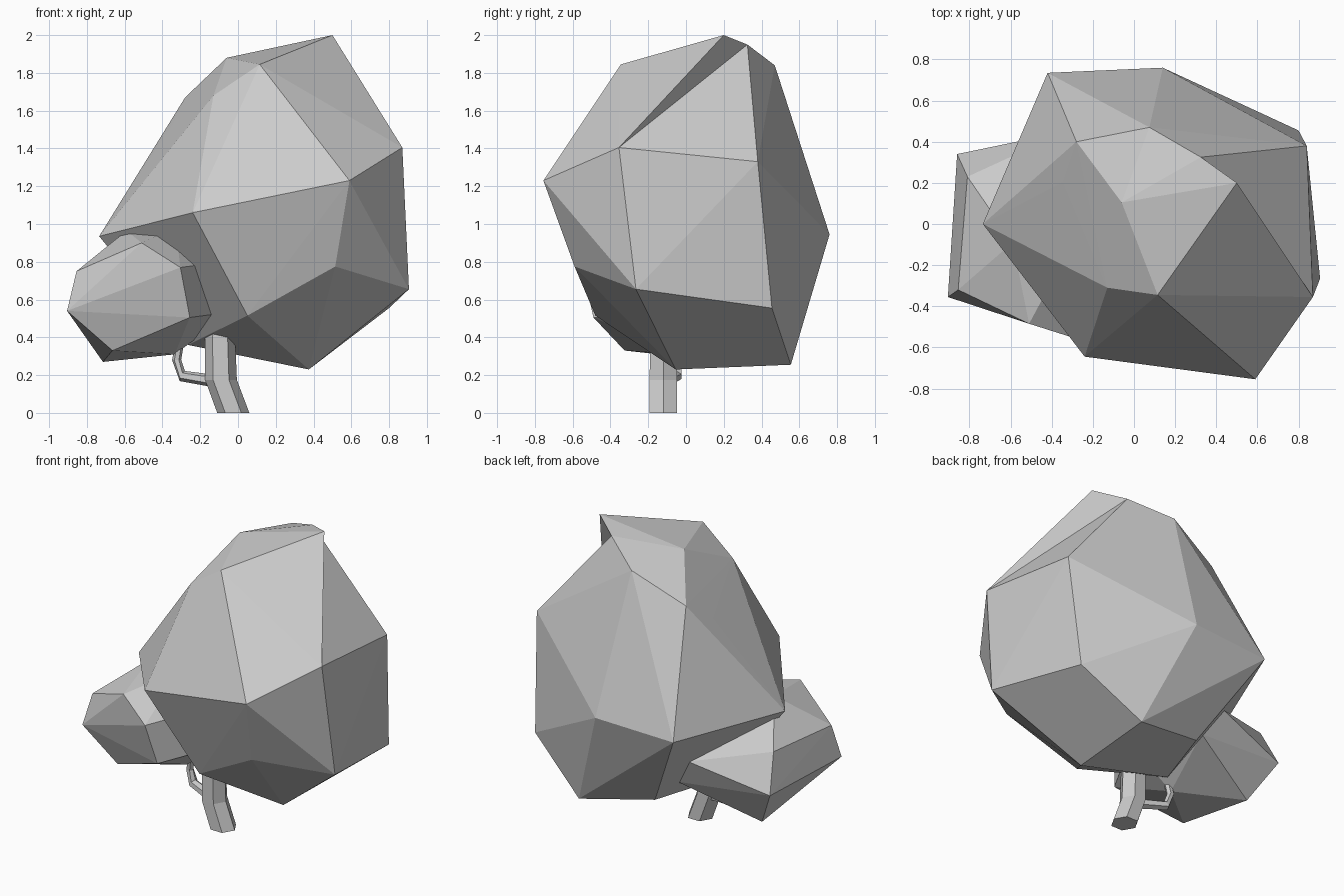
import bpy, bmesh, math
from mathutils import Vector

if "Cube" in bpy.data.objects:
    bpy.data.objects.remove(bpy.data.objects["Cube"])


def finish(bm, name):
    bmesh.ops.recalc_face_normals(bm, faces=bm.faces[:])
    mesh = bpy.data.meshes.new(name)
    bm.to_mesh(mesh)
    bm.free()
    obj = bpy.data.objects.new(name, mesh)
    bpy.context.collection.objects.link(obj)
    return obj


def hull(name, points, flip=None):
    """Faceted leaf clump around corner points; flip turns one edge inward."""
    bm = bmesh.new()
    verts = [bm.verts.new(p) for p in points]
    res = bmesh.ops.convex_hull(bm, input=verts)
    if flip:
        edge = bm.edges.get([verts[i] for i in flip])
        if edge:
            bmesh.ops.rotate_edges(bm, edges=[edge])
    dead = {v for v in res["geom_interior"] + res["geom_unused"]
            if isinstance(v, bmesh.types.BMVert) and v.is_valid and not v.link_faces}
    bmesh.ops.delete(bm, geom=list(dead), context="VERTS")
    return finish(bm, name)


def tube(name, path, radii, sides=6, level=False):
    """Faceted tube; level keeps every ring horizontal."""
    path = [Vector(p) for p in path]
    bm = bmesh.new()
    rings = []
    for i, p in enumerate(path):
        t = path[min(i + 1, len(path) - 1)] - path[max(i - 1, 0)]
        if level:
            u, w = Vector((1, 0, 0)), Vector((0, 1, 0))
        else:
            u = Vector((0, 1, 0)).cross(t).normalized()
            w = t.cross(u).normalized()
        rings.append([bm.verts.new(p + radii[i] * (u * math.cos(a) + w * math.sin(a)))
                      for a in (k * math.tau / sides for k in range(sides))])
    for a, b in zip(rings, rings[1:]):
        for k in range(sides):
            n = (k + 1) % sides
            bm.faces.new((a[k], a[n], b[n], b[k]))
    bm.faces.new(rings[0])
    bm.faces.new(rings[-1])
    return finish(bm, name)


# Large crown: top, middle and bottom corners
hull("large_crown", [
    (0.50, 0.20, 2.00), (0.84, 0.38, 1.33),
    (0.115, -0.345, 1.845), (-0.06, 0.105, 1.88), (-0.28, 0.40, 1.67),
    (-0.345, 0.205, 1.53), (-0.13, -0.31, 1.68), (0.075, 0.47, 1.84),
    (0.325, 0.325, 1.95),
    (0.59, -0.755, 1.23), (-0.24, -0.645, 1.06), (0.87, -0.355, 1.405),
    (-0.735, 0.0, 0.935), (0.14, 0.76, 0.945), (-0.42, 0.735, 0.92),
    (0.905, -0.265, 0.655), (0.515, -0.59, 0.775), (0.05, -0.48, 0.515),
    (0.80, 0.455, 0.555), (0.375, -0.055, 0.23), (0.405, 0.555, 0.255),
    (-0.10, 0.47, 0.35), (-0.265, 0.0, 0.36)], flip=(0, 1))

# Small side crown, its right end buried in the large one
hull("small_crown", [
    (-0.905, -0.355, 0.54), (-0.855, -0.32, 0.75), (-0.51, -0.485, 0.90),
    (-0.305, -0.55, 0.77), (-0.255, -0.49, 0.505), (-0.665, -0.325, 0.33),
    (-0.715, 0.215, 0.27), (-0.86, 0.34, 0.53), (-0.81, 0.23, 0.77),
    (-0.59, -0.09, 0.965), (-0.33, -0.15, 0.98), (-0.08, -0.13, 0.80),
    (-0.03, -0.07, 0.535), (-0.33, 0.45, 0.66), (-0.21, 0.39, 0.47),
    (-0.335, -0.05, 0.31)])

# Bent six-sided trunk
tube("trunk", [(-0.025, -0.12, 0), (-0.09, -0.12, 0.175), (-0.095, -0.12, 0.40),
               (-0.07, -0.10, 0.60)], [0.085, 0.084, 0.08, 0.07], level=True)

# Thin branch reaching up into the small crown
tube("branch", [(-0.10, -0.11, 0.165), (-0.295, -0.05, 0.195),
                (-0.325, -0.045, 0.28), (-0.30, -0.06, 0.42)],
     [0.034, 0.03, 0.024, 0.022])
